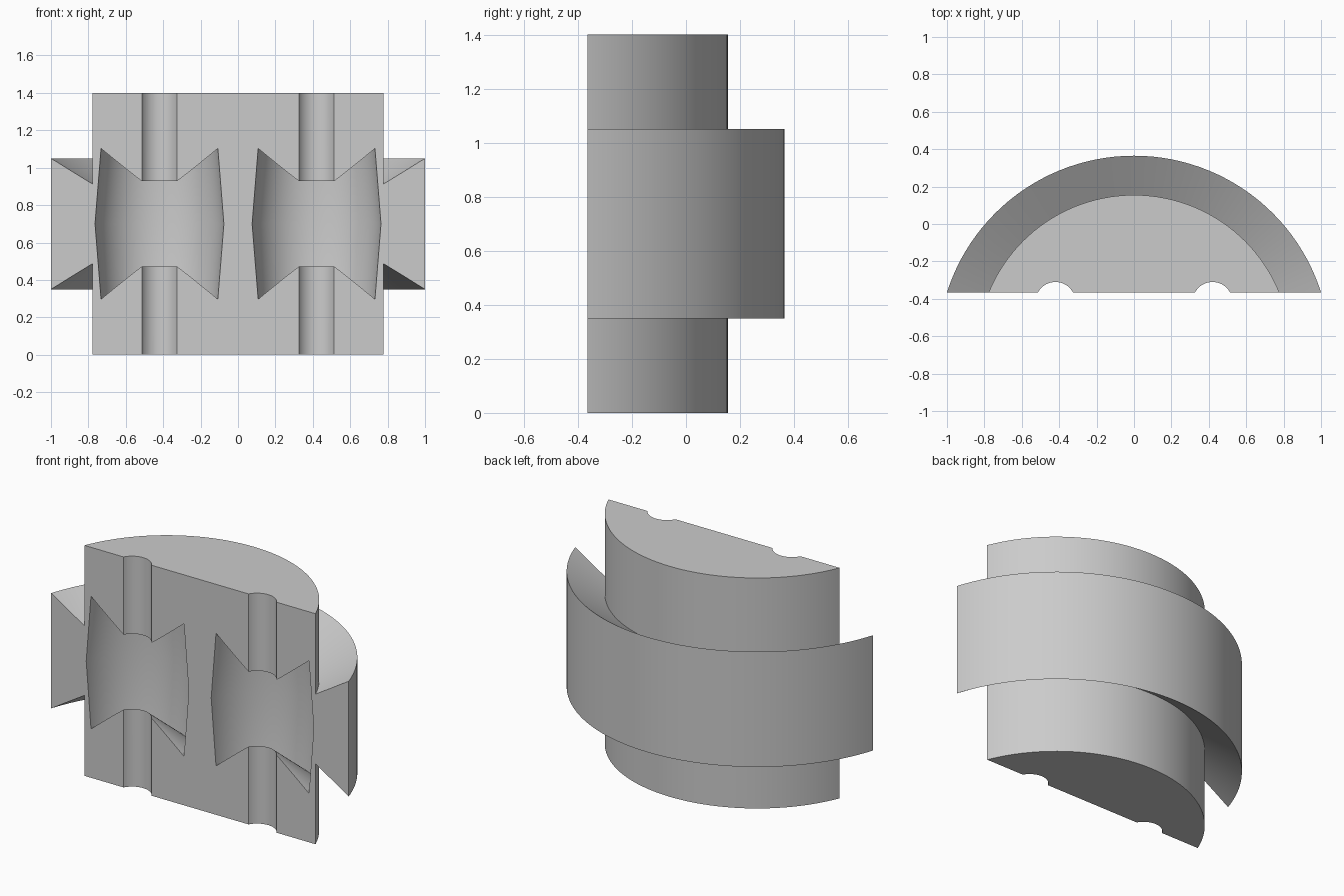
import bpy, bmesh, math
from mathutils import Vector

if "Cube" in bpy.data.objects:
    bpy.data.objects.remove(bpy.data.objects["Cube"])

FACE_Y = -0.365      # flat front plane
AXIS_Y = -0.685      # axis of the turned body
MID_Z = 0.70

grey = bpy.data.materials.new("plain grey")
grey.use_nodes = True
COLOUR = (0.6, 0.6, 0.6, 1)
grey.diffuse_color = COLOUR
grey.node_tree.nodes["Principled BSDF"].inputs["Base Color"].default_value = COLOUR


def finish(bm, name):
    bmesh.ops.recalc_face_normals(bm, faces=bm.faces)
    mesh = bpy.data.meshes.new(name)
    bm.to_mesh(mesh)
    bm.free()
    mesh.materials.append(grey)
    obj = bpy.data.objects.new(name, mesh)
    bpy.context.collection.objects.link(obj)
    return obj


def lathe(name, upper, x, y, steps):
    """Revolve a profile of (radius, height above middle), mirrored about the middle."""
    lower = [(r, -h) for r, h in reversed(upper) if h > 0]
    bm = bmesh.new()
    verts = [bm.verts.new((x + r, y, MID_Z + h)) for r, h in upper + lower]
    edges = [bm.edges.new(pair) for pair in zip(verts, verts[1:])]
    bmesh.ops.spin(bm, geom=verts + edges, cent=(x, y, 0), axis=(0, 0, 1),
                   angle=math.tau, steps=steps, use_duplicate=False)
    bmesh.ops.remove_doubles(bm, verts=bm.verts, dist=1e-5)
    return finish(bm, name)


# Turned body with a flange whose sides are undercut cones
body = lathe("grooved_half_body",
             [(0, 0.70), (0.84, 0.70), (0.84, 0.212), (1.05, 0.35)],
             0, AXIS_Y, 128)

# Cutters: front half, and two waisted rollers with shafts
bm = bmesh.new()
bmesh.ops.create_cube(bm, size=4)
bmesh.ops.translate(bm, verts=bm.verts, vec=Vector((0, FACE_Y - 2, MID_Z)))
cutters = [finish(bm, "front_cutter")]
for side, x in (("left", 0.42), ("right", -0.42)):
    cutters.append(lathe(side + "_roller_cutter",
                         [(0, 0.9), (0.107, 0.9), (0.107, 0.228), (0.317, 0.403), (0.349, 0)],
                         x, -0.417, 64))

for cutter in cutters:
    cutter.hide_render = True
    mod = body.modifiers.new(cutter.name, "BOOLEAN")
    mod.operation = "DIFFERENCE"
    mod.solver = "EXACT"
    mod.object = cutter

# Bake the cuts and drop the cutters
bpy.context.view_layer.update()
graph = bpy.context.evaluated_depsgraph_get()
cut_mesh = bpy.data.meshes.new_from_object(body.evaluated_get(graph))
body.modifiers.clear()
body.data = cut_mesh
for cutter in cutters:
    bpy.data.objects.remove(cutter)
cut_mesh.materials.clear()
cut_mesh.materials.append(grey)

# Smooth turned surfaces, sharp rims
bpy.ops.object.select_all(action="DESELECT")
body.select_set(True)
bpy.context.view_layer.objects.active = body
bpy.ops.object.shade_smooth_by_angle(angle=math.radians(25))
